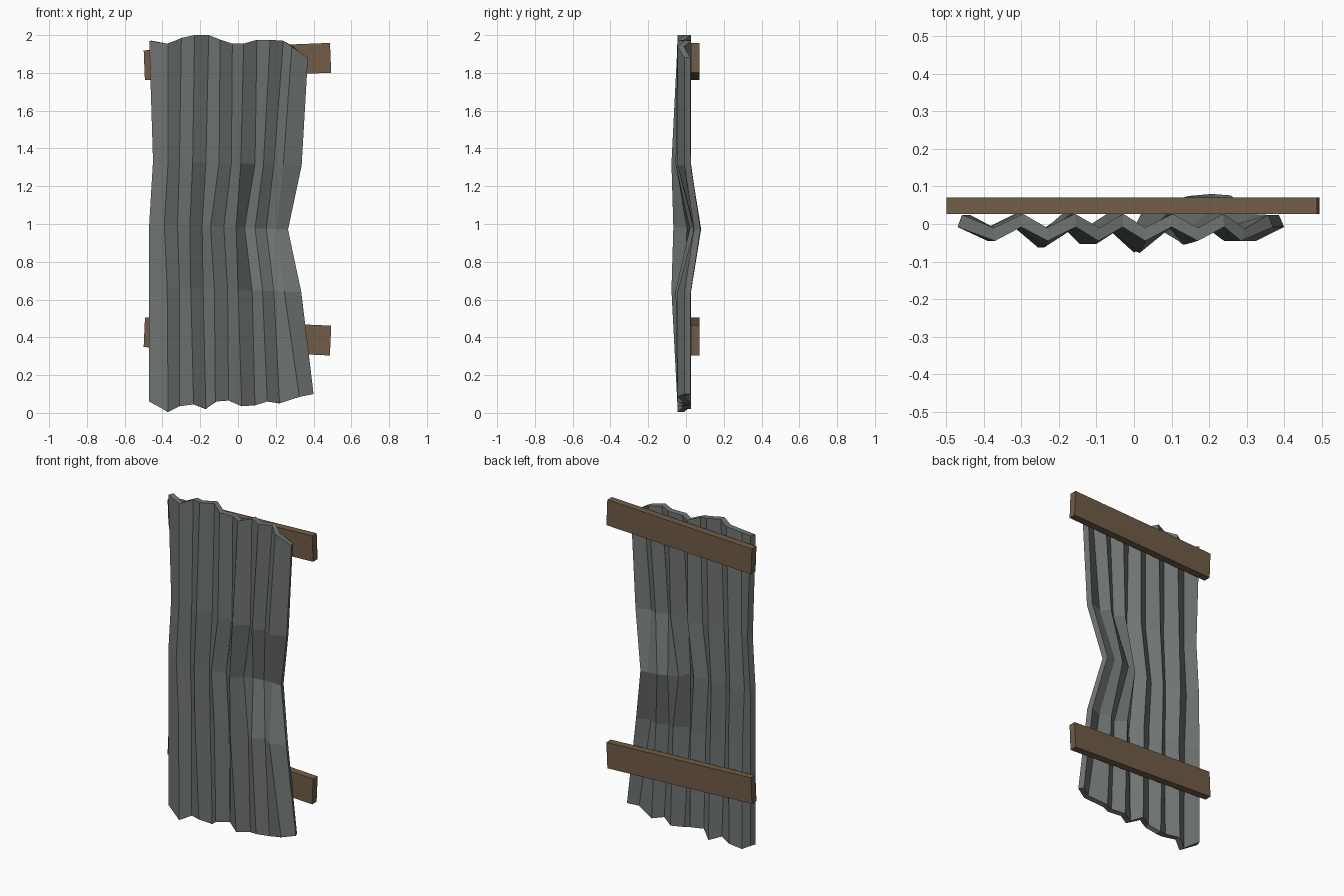
import bpy, bmesh, math

if "Cube" in bpy.data.objects:
    bpy.data.objects.remove(bpy.data.objects["Cube"])


def material(name, rgb):
    m = bpy.data.materials.new(name)
    m.diffuse_color = (*rgb, 1)
    m.use_nodes = True
    m.node_tree.nodes["Principled BSDF"].inputs["Base Color"].default_value = m.diffuse_color
    return m


steel = material("weathered grey metal", (0.160, 0.178, 0.172))
wood = material("brown wood", (0.165, 0.108, 0.063))

# Corrugated sheet: 13 fold lines, crossed by five rows from bottom to top
x_rows = [
    [-.47, -.37, -.31, -.235, -.17, -.12, -.05, .02, .09, .155, .22, .325, .40],
    [-.47, -.375, -.31, -.25, -.185, -.125, -.055, 0, .075, .13, .19, .245, .335],
    [-.47, -.39, -.32, -.255, -.19, -.145, -.075, -.01, .035, .09, .15, .205, .265],
    [-.45, -.37, -.31, -.24, -.17, -.10, -.035, .015, .09, .135, .19, .24, .337],
    [-.47, -.37, -.30, -.23, -.155, -.095, -.03, .03, .10, .17, .24, .285, .37],
]
z_bottom = [.06, .005, .035, .045, .02, .06, .065, .035, .04, .06, .05, .085, .10]
z_top = [1.97, 1.955, 1.985, 2.0, 2.0, 1.975, 1.955, 1.955, 1.975, 1.975, 1.97, 1.94, 1.88]


def fold_y(row, i):
    y = -0.045 if i % 2 else -0.008
    if row == 2 and i >= 8:                 # dent pushed to the back
        return [.005, .02, .04, .045, .042][i - 8]
    if row in (1, 2, 3):                    # bulged ridges beside the dent
        y -= {3: .018, 5: .008, 7: .032 if row != 2 else .022, 9: .01}.get(i, 0)
    return y


bm = bmesh.new()
grid = []
for r, xs in enumerate(x_rows):
    line = []
    for i, x in enumerate(xs):
        t = i / 12
        z = [z_bottom[i], .665 - .025 * t, 1.0 - .03 * t, 1.335 - .025 * t, z_top[i]][r]
        line.append(bm.verts.new((x, fold_y(r, i), z)))
    grid.append(line)
for r in range(4):
    for i in range(12):
        bm.faces.new((grid[r][i], grid[r][i + 1], grid[r + 1][i + 1], grid[r + 1][i]))
mesh = bpy.data.meshes.new("corrugated_sheet")
bm.to_mesh(mesh)
bm.free()
sheet = bpy.data.objects.new("corrugated_sheet", mesh)
bpy.context.collection.objects.link(sheet)
mesh.materials.append(steel)
solid = sheet.modifiers.new("thickness", 'SOLIDIFY')
solid.thickness = 0.035
solid.offset = -1

# Two slightly crooked wooden battens behind the sheet
for name, z, rise in (("upper_batten", 1.86, .04), ("lower_batten", .405, -.045)):
    bpy.ops.mesh.primitive_cube_add(size=1, location=(-.003, .049, z),
                                    rotation=(0, -math.atan(rise), 0))
    batten = bpy.context.object
    batten.name = name
    batten.scale = (.987, .044, .158)
    batten.data.materials.append(wood)
